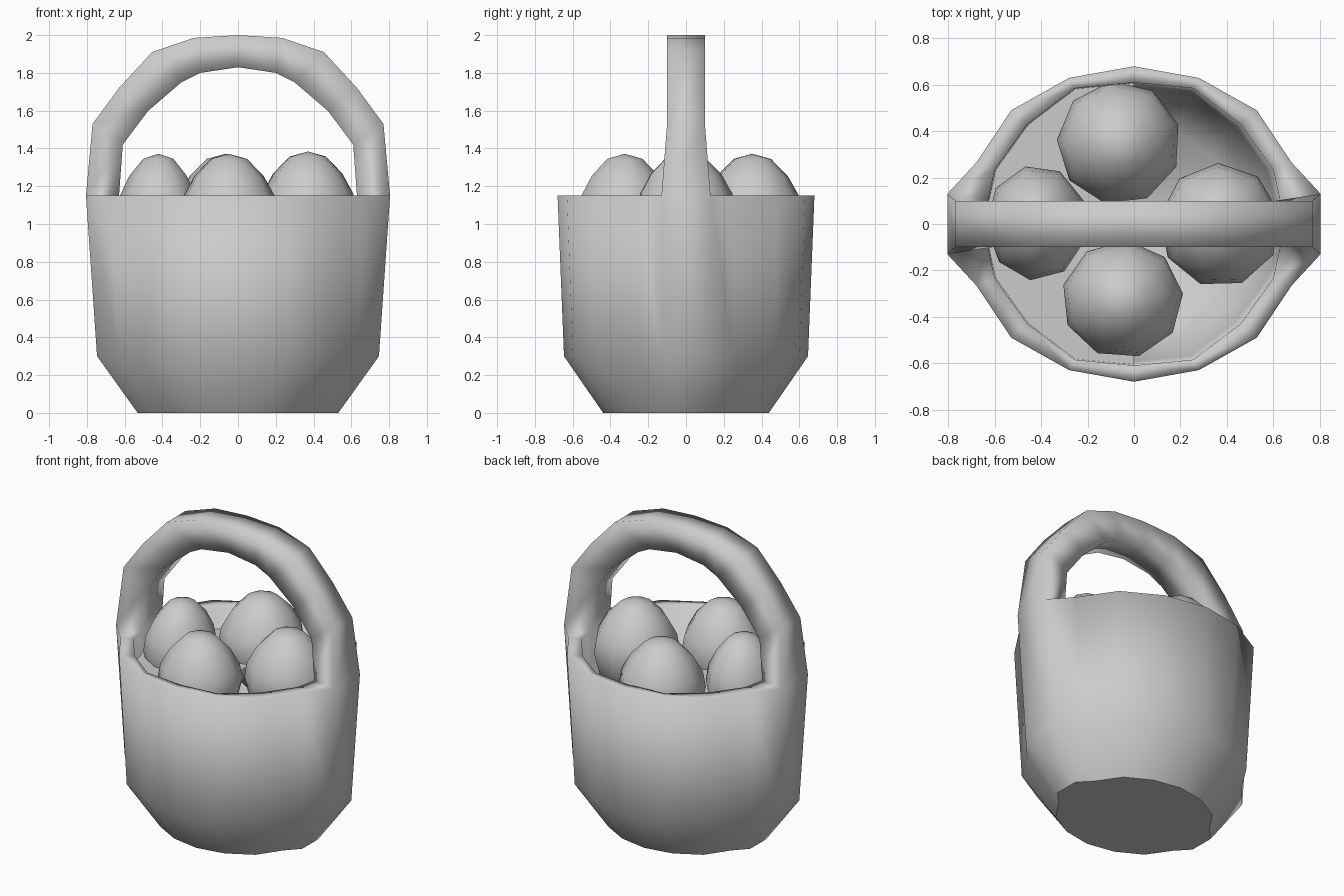
import bpy, bmesh
from math import cos, sin, pi

if "Cube" in bpy.data.objects:
    bpy.data.objects.remove(bpy.data.objects["Cube"])


def finish(name, bm, angle=None):
    bmesh.ops.recalc_face_normals(bm, faces=bm.faces[:])
    mesh = bpy.data.meshes.new(name)
    bm.to_mesh(mesh)
    bm.free()
    obj = bpy.data.objects.new(name, mesh)
    bpy.context.collection.objects.link(obj)
    bpy.context.view_layer.objects.active = obj
    bpy.ops.object.select_all(action='DESELECT')
    obj.select_set(True)
    if angle is None:
        bpy.ops.object.shade_smooth()
    else:
        bpy.ops.object.shade_smooth_by_angle(angle=angle)
    return obj


def loop(quarter):
    """Mirror a quarter outline (from the y axis to the x side) into a closed loop."""
    right = quarter + [(x, -y) for x, y in reversed(quarter)]
    return right + [(-x, y) for x, y in reversed(right[1:-1])]


def ring(bm, outline, sx, sy, z):
    return [bm.verts.new((x * sx, y * sy, z)) for x, y in outline]


def bridge(bm, a, b, skip=()):
    n = len(a)
    for i in range(n):
        if i not in skip:
            j = (i + 1) % n
            bm.faces.new((a[i], a[j], b[j], b[i]))


outer = loop([(0, .68), (.28, .63), (.53, .49), (.68, .265), (.805, .13)])
inner = loop([(0, .61), (.255, .585), (.46, .43), (.60, .235), (.63, .10)])

# Basket shell: outside, rim and inside; the rim is left open under the handle ends
bm = bmesh.new()
rings = [ring(bm, outer, .66, .645, 0), ring(bm, outer, .927, .95, .30),
         ring(bm, outer, 1, 1, 1.15), ring(bm, inner, 1, 1, 1.15),
         ring(bm, inner, .96, .97, .32), ring(bm, inner, .72, .68, .03)]
for k in range(5):
    bridge(bm, rings[k], rings[k + 1], skip=(4, 13) if k == 2 else ())
base = bm.faces.new(rings[0])
bm.faces.new(rings[-1])

# Handle: a four-sided arch welded to the rim
out_path = [(.805, 1.15), (.77, 1.53), (.63, 1.72), (.455, 1.91), (.235, 1.985), (0, 2.0)]
in_path = [(.63, 1.15), (.61, 1.42), (.475, 1.60), (.30, 1.75), (.20, 1.80), (0, 1.83)]
out_path += [(-x, z) for x, z in reversed(out_path[:-1])]
in_path += [(-x, z) for x, z in reversed(in_path[:-1])]
sections = []
for (xo, zo), (xi, zi) in zip(out_path, in_path):
    w = .13 if zo < 1.2 else .10
    sections.append([bm.verts.new(p) for p in
                     ((xo, -w, zo), (xo, w, zo), (xi, .10, zi), (xi, -.10, zi))])
for a, b in zip(sections, sections[1:]):
    bridge(bm, a, b)
bmesh.ops.remove_doubles(bm, verts=bm.verts[:], dist=.001)
for e in base.edges:
    e.smooth = False
finish("basket_with_handle", bm)

# Half floor under the eggs on the left side
bm = bmesh.new()
bm.faces.new([bm.verts.new((x * .995, y * .995, 1.0)) for x, y in inner if x <= 0])
finish("left_floor", bm)

# Eggs: low-poly rounded bodies
profile = [(.10, 1.345), (.19, 1.255), (.25, 1.15), (.268, 1.05), (.23, .90), (.13, .79)]
eggs = {"back_egg": (-.065, .35, 1, 1, 0, .3), "front_egg": (-.05, -.325, .98, .95, 0, .1),
        "left_egg": (-.42, .005, .82, .93, 0, .4), "right_egg": (.37, -.005, .98, 1, .012, .2)}
for name, (cx, cy, sx, sy, dz, turn) in eggs.items():
    bm = bmesh.new()
    circle = [(cx + 0, cy + 0)]
    loops = []
    for r, z in profile:
        loops.append([bm.verts.new((cx + sx * r * cos(turn + i * pi / 4.5),
                                    cy + sy * r * sin(turn + i * pi / 4.5), z + dz))
                      for i in range(9)])
    for a, b in zip(loops, loops[1:]):
        bridge(bm, a, b)
    for verts, z in ((loops[0], 1.372), (loops[-1], .76)):
        tip = bm.verts.new((cx, cy, z + dz))
        for i in range(9):
            bm.faces.new((verts[i], verts[(i + 1) % 9], tip))
    finish(name, bm)
